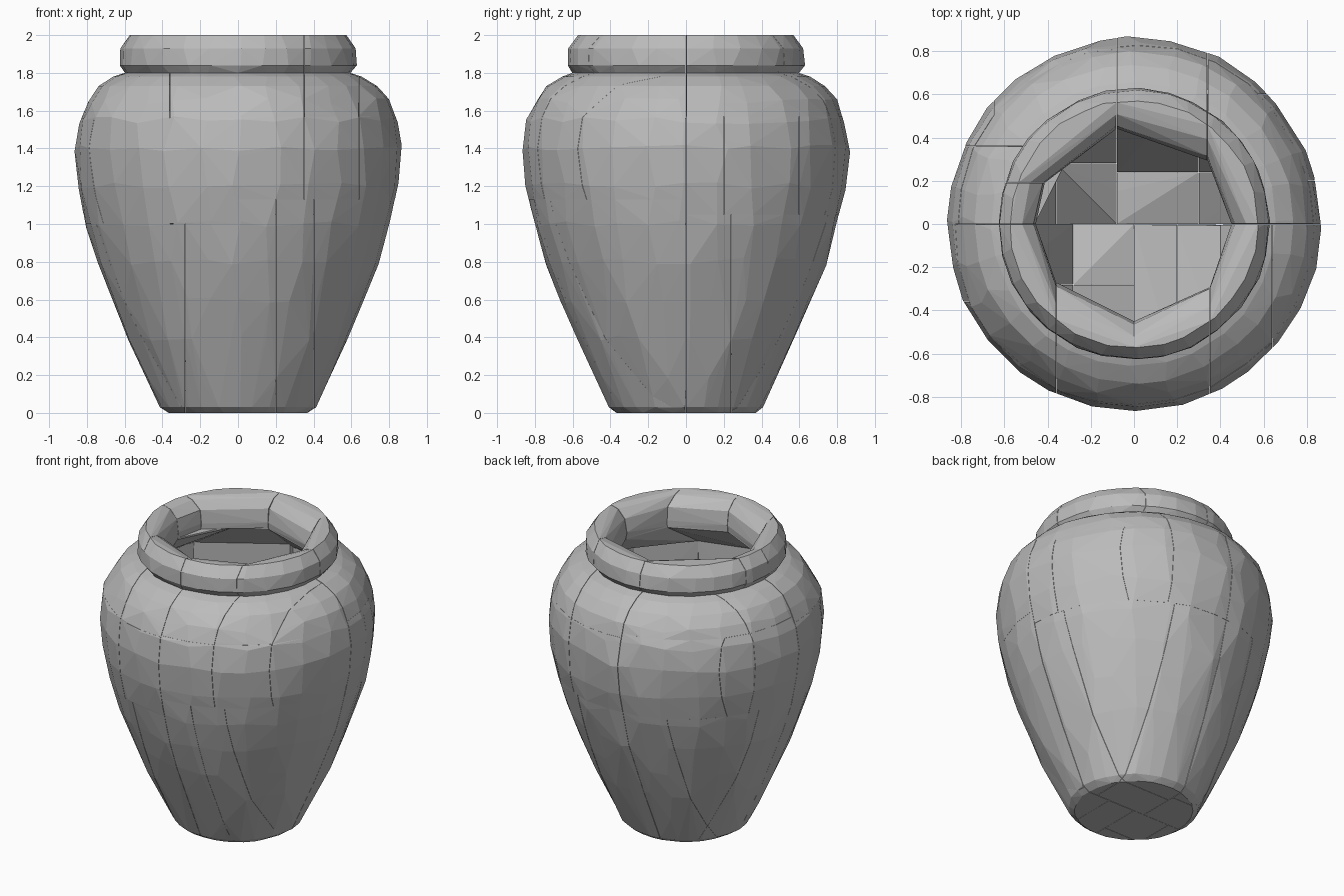
import bpy, bmesh, math, random
from mathutils import Vector

random.seed(4)
cube = bpy.data.objects.get("Cube")
if cube:
    bpy.data.objects.remove(cube, do_unlink=True)

stone = bpy.data.materials.new("grey clay")
stone.use_nodes = True
GREY = (0.5, 0.5, 0.5, 1)
stone.diffuse_color = GREY
stone.node_tree.nodes["Principled BSDF"].inputs["Base Color"].default_value = GREY

# Closed wall section: outside going up, over the rim, inside going down
PROFILE = [(0, 0), (.37, 0), (.41, .03), (.49, .2), (.585, .4), (.665, .6), (.745, .8),
           (.805, 1), (.85, 1.2), (.867, 1.4), (.845, 1.55), (.8, 1.65), (.74, 1.73),
           (.66, 1.78), (.6, 1.8), (.63, 1.84), (.625, 1.93), (.575, 2), (.52, 1.985),
           (.465, 1.93), (.455, 1.84), (.46, 1.79), (.6, 1.7), (.74, 1.55), (.77, 1.4),
           (.75, 1.2), (.7, 1), (.52, .5), (.36, .12), (0, .08)]
SEGMENTS = 28


def lathe():
    bm = bmesh.new()
    rings = []
    for r, z in PROFILE:
        ring = []
        for i in range(SEGMENTS):
            a = math.tau * (i + random.uniform(-.2, .2)) / SEGMENTS
            rough = random.uniform(-.006, .003) if r else 0
            lift = random.uniform(-.02, .02) if .1 < z < 1.7 else 0
            ring.append(bm.verts.new(((r + rough) * math.cos(a), (r + rough) * math.sin(a), z + lift)))
        rings.append(ring)
    for low, high in zip(rings, rings[1:]):
        for i in range(SEGMENTS):
            j = (i + 1) % SEGMENTS
            bm.faces.new((low[i], low[j], high[j], high[i]))
    bmesh.ops.remove_doubles(bm, verts=bm.verts[:], dist=.0005)
    return bm


def clip(bm, axis, value, side):
    # Copy of the shell on one side of an axis-aligned plane
    part = bm.copy()
    normal = Vector((0, 0, 0))
    normal["xyz".index(axis)] = -side
    spot = Vector((value, value, value))
    bmesh.ops.bisect_plane(part, geom=part.verts[:] + part.edges[:] + part.faces[:],
                           plane_co=spot, plane_no=normal, clear_outer=True)
    return part


def split(parts, cuts):
    for axis, value in cuts:
        halves = [clip(p, axis, value, s) for p in parts for s in (-1, 1)]
        parts = [h for h in halves if len(h.faces) > 3]
    return parts


def add_block(target, part):
    # Solid shard with flat inner faces, shrunk a touch to open the cracks
    block = bmesh.new()
    for v in part.verts:
        block.verts.new(v.co)
    bmesh.ops.remove_doubles(block, verts=block.verts[:], dist=.004)
    hull = bmesh.ops.convex_hull(block, input=block.verts[:])
    junk = {g for g in hull["geom_interior"] + hull["geom_unused"] if isinstance(g, bmesh.types.BMVert)}
    bmesh.ops.delete(block, geom=list(junk), context="VERTS")
    if len(block.faces) < 4:
        return
    lo = [min(v.co[k] for v in block.verts) for k in range(3)]
    hi = [max(v.co[k] for v in block.verts) for k in range(3)]
    mid = (Vector(lo) + Vector(hi)) / 2
    for v in block.verts:
        for k in range(2):
            v.co[k] = mid[k] + (v.co[k] - mid[k]) * .994
    bmesh.ops.recalc_face_normals(block, faces=block.faces[:])
    mesh = bpy.data.meshes.new("shard")
    block.to_mesh(mesh)
    target.from_mesh(mesh)
    bpy.data.meshes.remove(mesh)


# Per quadrant: x side, y side, x seam, seam heights, then cuts for each tier
QUADRANTS = [
    (-1, -1, 0, (1.0, 1.56), dict(
        lower_body=[("x", -.28), ("y", -.28)], belly=[("x", -.36), ("y", -.36)],
        shoulder=[("x", -.36)], rim=[("x", -.36)])),
    (1, -1, 0, (1.13, 1.57), dict(
        lower_body=[("x", .2), ("x", .4)], belly=[("x", .35), ("x", .64)],
        shoulder=[("x", .35), ("x", .64)], rim=[("x", .35)])),
    (1, 1, -.08, (1.05, 1.57), dict(
        lower_body=[("y", .24), ("x", .3)], belly=[("y", .2), ("x", .34), ("y", .6)],
        shoulder=[("x", .34)], rim=[("x", .34)])),
    (-1, 1, -.08, (1.05, 1.6), dict(
        lower_body=[("x", -.36), ("y", .28)], belly=[("y", .36), ("x", -.65)],
        shoulder=[("y", .36)], rim=[("y", .19)])),
]

pot = lathe()
tiers = {name: bmesh.new() for name in ("lower_body", "belly", "shoulder", "rim")}
for sx, sy, seam, (low, high), cuts in QUADRANTS:
    quarter = clip(clip(pot, "y", 0, sy), "x", seam, sx)
    levels = [-.1, low, high, 1.8, 2.1]
    for (name, target), bottom, top in zip(tiers.items(), levels, levels[1:]):
        band = clip(clip(quarter, "z", bottom, 1), "z", top, -1)
        for part in split([band], cuts[name]):
            add_block(target, part)

for name, bm in tiers.items():
    mesh = bpy.data.meshes.new(name)
    bm.to_mesh(mesh)
    mesh.materials.append(stone)
    bpy.context.collection.objects.link(bpy.data.objects.new(name, mesh))
